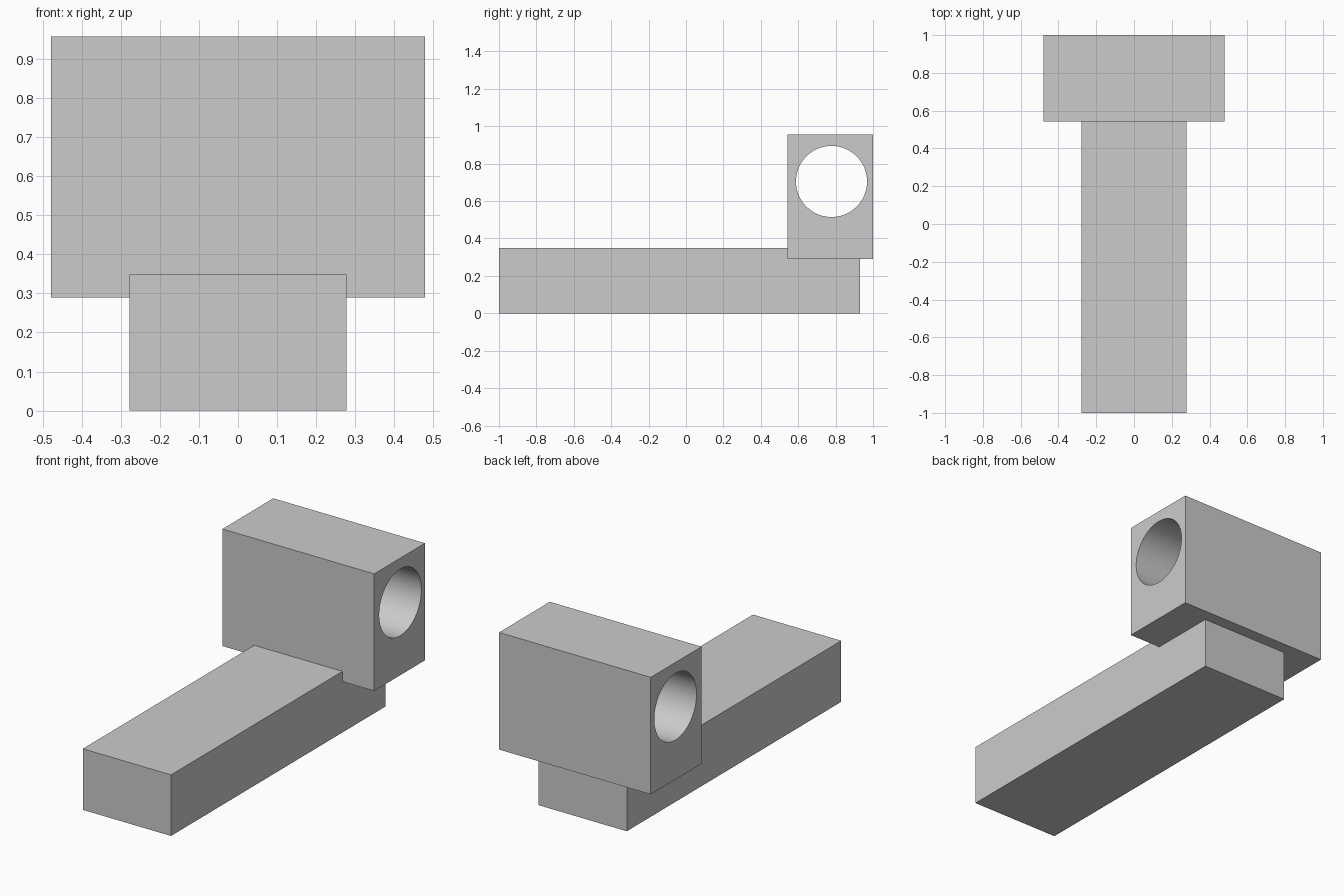
import bpy
import math

default = bpy.data.objects.get("Cube")
if default:
    bpy.data.objects.remove(default, do_unlink=True)

# Single light grey colour
grey = bpy.data.materials.new("light_grey")
grey.use_nodes = True
colour = (0.6, 0.6, 0.6, 1.0)
grey.diffuse_color = colour
grey.node_tree.nodes["Principled BSDF"].inputs["Base Color"].default_value = colour


def box(name, low, high):
    """Box spanning two opposite corners."""
    centre = [(a + b) / 2 for a, b in zip(low, high)]
    bpy.ops.mesh.primitive_cube_add(size=1, location=centre)
    obj = bpy.context.object
    obj.name = name
    obj.scale = [b - a for a, b in zip(low, high)]
    bpy.ops.object.transform_apply(location=False, rotation=False, scale=True)
    obj.data.materials.append(grey)
    return obj


# Long flat bar
box("base_bar", (-0.278, -1, 0), (0.278, 0.93, 0.348))

# Cross block at the rear, resting partly sunk into the bar
block = box("bored_block", (-0.478, 0.543, 0.29), (0.478, 1, 0.957))

# Round bore through the block from side to side
bpy.ops.mesh.primitive_cylinder_add(vertices=96, radius=0.19, depth=1.4,
                                    location=(0, 0.778, 0.705),
                                    rotation=(0, math.pi / 2, 0))
cutter = bpy.context.object
cutter.name = "bore_cutter"
cutter.data.materials.append(grey)

bore = block.modifiers.new("bore", 'BOOLEAN')
bore.operation = 'DIFFERENCE'
bore.solver = 'EXACT'
bore.object = cutter

bpy.ops.object.select_all(action='DESELECT')
block.select_set(True)
bpy.context.view_layer.objects.active = block
bpy.ops.object.modifier_apply(modifier="bore")
bpy.data.objects.remove(cutter, do_unlink=True)
bpy.ops.object.shade_smooth_by_angle(angle=math.radians(30))
